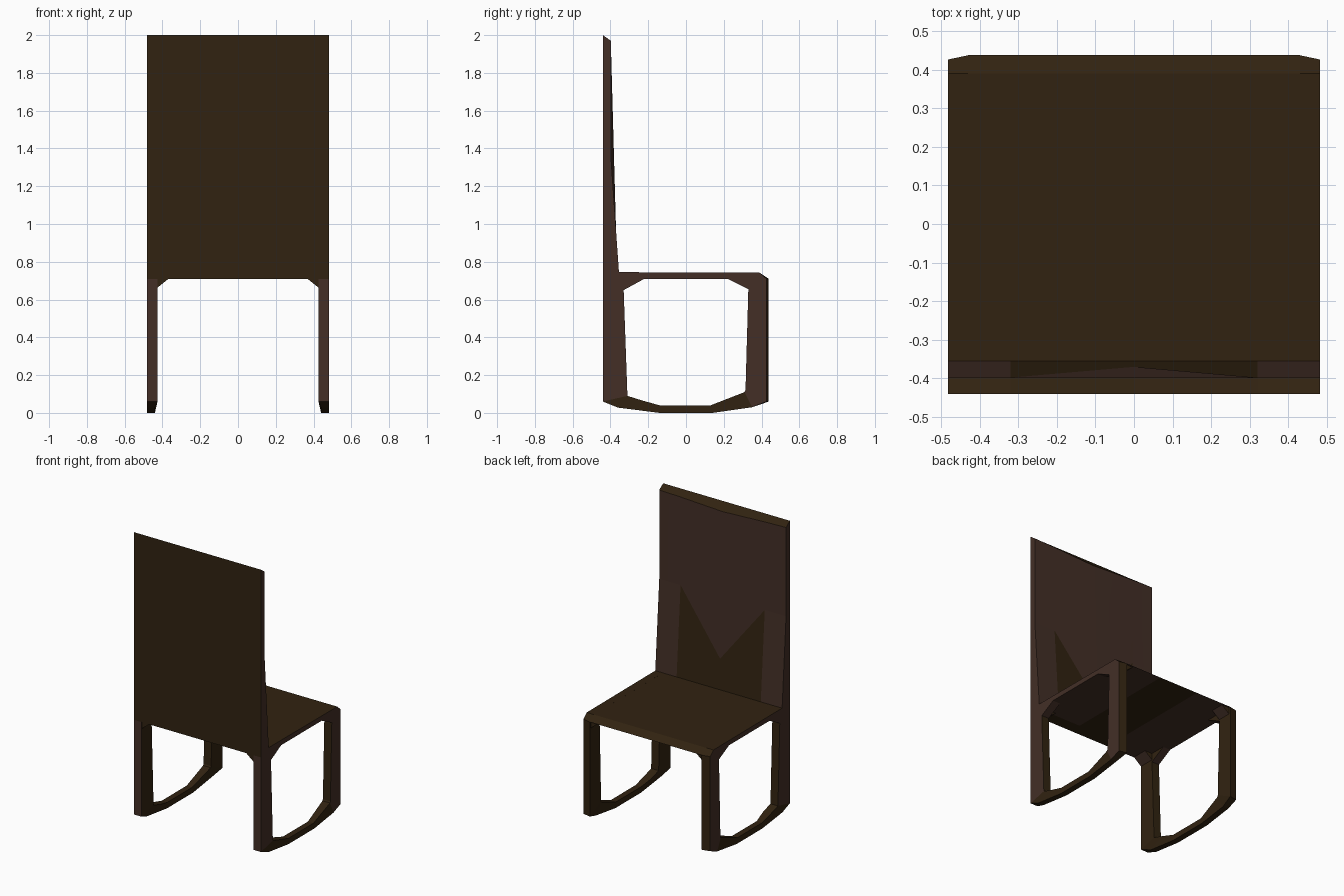
import bpy, bmesh

if "Cube" in bpy.data.objects:
    bpy.data.objects.remove(bpy.data.objects["Cube"])

def material(name, rgb):
    m = bpy.data.materials.new(name)
    m.diffuse_color = (*rgb, 1)
    m.use_nodes = True
    m.node_tree.nodes["Principled BSDF"].inputs["Base Color"].default_value = m.diffuse_color
    return m

OLIVE, RED = 0, 1
mats = [material("dark olive wood", (0.031, 0.0165, 0.0055)),
        material("reddish brown wood", (0.056, 0.028, 0.0195))]

def finish(bm, name, rule=None):
    bmesh.ops.recalc_face_normals(bm, faces=bm.faces)
    bm.normal_update()
    if rule:
        for f in bm.faces:
            f.material_index = rule(f)
    me = bpy.data.meshes.new(name)
    bm.to_mesh(me)
    bm.free()
    for m in mats:
        me.materials.append(m)
    ob = bpy.data.objects.new(name, me)
    bpy.context.collection.objects.link(ob)
    return ob

def prism(bm, outline, x0, x1):
    """Extrude a (y, z) outline along x."""
    a = [bm.verts.new((x0, y, z)) for y, z in outline]
    b = [bm.verts.new((x1, y, z)) for y, z in outline]
    n = len(outline)
    bm.faces.new(a)
    bm.faces.new(b[::-1])
    for i in range(n):
        j = (i + 1) % n
        bm.faces.new((a[i], b[i], b[j], a[j]))

# Seat slab: olive top, reddish underside with an olive centre strip
bm = bmesh.new()
xs = (-0.43, -0.15, 0.15, 0.43)
rows = [[bm.verts.new((x, y, z)) for x in xs] for y, z in
        ((-0.44, 0.71), (0.438, 0.71), (0.39, 0.742), (-0.44, 0.745))]
for r in range(4):
    for i in range(3):
        p, q = rows[r], rows[(r + 1) % 4]
        bm.faces.new((p[i], p[i + 1], q[i + 1], q[i]))
for i in (0, 3):
    bm.faces.new([r[i] for r in rows])
finish(bm, "seat", lambda f: RED if f.normal.z < -0.5 and
       abs(f.calc_center_median().x) > 0.15 else OLIVE)

# Side frames: closed loop of legs, rocker-like rail and seat edge
outer = [(-.44, .06), (-.36, .028), (-.14, 0), (.14, 0), (.35, .03),
         (.438, .06), (.438, .71), (.39, .742), (-.36, .745), (-.44, .71)]
inner = [(-.31, .09), (-.23, .065), (-.14, .04), (.13, .04), (.31, .11),
         (.315, .12), (.33, .655), (.22, .71), (-.22, .71), (-.33, .65)]

def side_frame(s, name):
    bm = bmesh.new()
    def loop(pts, outside):
        vs = []
        for y, z in pts:
            if outside:
                x, y = 0.482, (y - 0.012 if y > 0.4 else y)
            else:
                x = 0.44 if z < 0.05 else 0.425
            vs.append(bm.verts.new((s * x, y, z)))
        return vs
    loops = [loop(outer, True), loop(inner, True),
             loop(inner, False), loop(outer, False)]
    n = len(outer)
    for k in range(4):
        p, q = loops[k], loops[(k + 1) % 4]
        for i in range(n):
            j = (i + 1) % n
            bm.faces.new((p[i], p[j], q[j], q[i]))
    def rule(f):
        c, nrm = f.calc_center_median(), f.normal
        if nrm.x * s > 0.6:                       # outside: red legs, olive rail
            return OLIVE if c.z < 0.1 and c.y < 0.3 else RED
        if nrm.x * s < -0.6:
            return OLIVE
        if nrm.y < -0.7 and c.y < -0.3:           # backs of the legs
            return RED
        return RED if nrm.z < -0.3 and c.z > 0.5 else OLIVE
    finish(bm, name, rule)

side_frame(1, "right_side_frame")
side_frame(-1, "left_side_frame")

# Small corner braces between legs and seat
for s in (-1, 1):
    for y0, y1, part in ((-0.438, -0.33, "rear"), (0.33, 0.425, "front")):
        bm = bmesh.new()
        a, b = [[bm.verts.new((s * x, y, z)) for x, z in
                 ((0.43, 0.66), (0.365, 0.712), (0.43, 0.712))] for y in (y0, y1)]
        bm.faces.new(a)
        bm.faces.new(b)
        for i in range(3):
            j = (i + 1) % 3
            bm.faces.new((a[i], a[j], b[j], b[i]))
        finish(bm, part + "_brace", lambda f: RED if f.normal.z < -0.3 else OLIVE)

# Backrest: flat rear, tapered inner face with an olive M-shaped inlay
bm = bmesh.new()
xs = (-0.482, -0.32, 0, 0.32, 0.482)
grid = [
    [(-.44, .71)] * 5,
    [(-.355, .71)] * 5,
    [(-.355, .745)] * 5,
    [(-.398, 1.36), (-.398, 1.36), (-.37, .95), (-.398, 1.36), (-.398, 1.36)],
    [(-.398, 1.97), (-.398, 1.965), (-.398, 1.95), (-.398, 1.965), (-.398, 1.97)],
    [(-.44, 2.0)] * 5,
]
rows = [[bm.verts.new((x, y, z)) for x, (y, z) in zip(xs, r)] for r in grid]
for r in range(6):
    p, q = rows[r], rows[(r + 1) % 6]
    for i in range(4):
        f = bm.faces.new((p[i], p[i + 1], q[i + 1], q[i]))
        inlay = r == 2 and i in (1, 2)
        f.material_index = RED if r in (2, 3) and not inlay else OLIVE
        f.smooth = r == 3
for i in (0, 4):
    bm.faces.new([r[i] for r in rows]).material_index = RED
finish(bm, "backrest")
